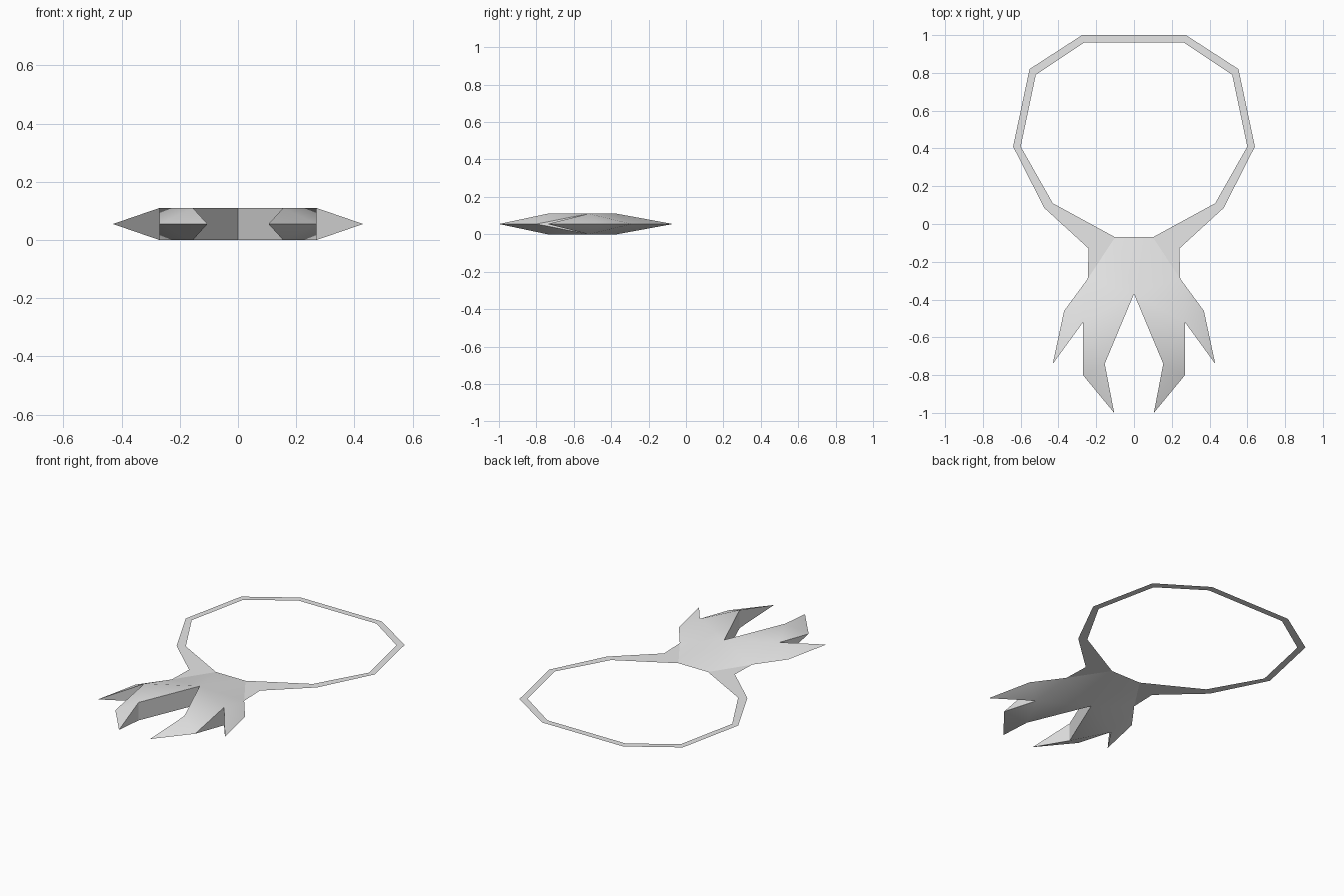
import bpy
import bmesh
import math

cube = bpy.data.objects.get("Cube")
if cube:
    bpy.data.objects.remove(cube, do_unlink=True)

MID, HALF = 0.055, 0.055

grey = bpy.data.materials.new("plain_grey")
grey.use_nodes = True
grey.diffuse_color = (0.8, 0.8, 0.8, 1)
grey.node_tree.nodes["Principled BSDF"].inputs["Base Color"].default_value = (0.8, 0.8, 0.8, 1)


def add_face(bm, points):
    return bm.faces.new([bm.verts.new(p) for p in points])


def finish(bm, name):
    mesh = bpy.data.meshes.new(name)
    bm.to_mesh(mesh)
    bm.free()
    mesh.materials.append(grey)
    obj = bpy.data.objects.new(name, mesh)
    bpy.context.collection.objects.link(obj)
    return obj


# Half outline of the fingered hand: x, y, and whether it sits on the raised plateau
hand = {
    "neck": (0.10, -0.07, 0),
    "waist": (0.245, -0.29, 0),
    "knuckle": (0.37, -0.46, 0),
    "outer_tip": (0.43, -0.74, 0),
    "notch": (0.27, -0.52, 1),
    "heel": (0.27, -0.80, 0),
    "inner_tip": (0.105, -1.0, 0),
    "bend": (0.155, -0.74, 1),
    "fork": (0.0, -0.37, 1),
}
skin = ["neck waist fork", "waist notch fork", "waist knuckle notch",
        "knuckle outer_tip notch", "fork notch bend", "notch heel bend",
        "heel inner_tip bend"]
walls = [("bend", "inner_tip"), ("notch", "heel"), ("notch", "outer_tip")]


def place(name, side, level):
    x, y, raised = hand[name]
    return (side * x, y, MID + level * raised * HALF)


# Hand: faceted skin above and below, with upright walls in the gaps
bm = bmesh.new()
for level in (1, -1):
    add_face(bm, [place("neck", -1, level), place("neck", 1, level), place("fork", 1, level)])
    for side in (1, -1):
        for tri in skin:
            add_face(bm, [place(n, side, level) for n in tri.split()])
for side in (1, -1):
    add_face(bm, [place("fork", side, 1), place("bend", side, 1),
                  place("bend", side, -1), place("fork", side, -1)])
    for root, tip in walls:
        add_face(bm, [place(root, side, 1), place(tip, side, 1), place(root, side, -1)])
bmesh.ops.remove_doubles(bm, verts=bm.verts, dist=0.0005)
bmesh.ops.recalc_face_normals(bm, faces=bm.faces)
body = finish(bm, "fingered_hand")
bpy.context.view_layer.objects.active = body
body.select_set(True)
bpy.ops.object.shade_smooth_by_angle(angle=math.radians(32))
body.select_set(False)

# Ring: a flat band that widens into the shoulders of the hand
inner = [(0.10, -0.07), (0.43, 0.11), (0.60, 0.41), (0.52, 0.79), (0.265, 0.96)]
outer = [(0.24, -0.13), (0.475, 0.085), (0.64, 0.41), (0.553, 0.82), (0.275, 1.0)]
bm = bmesh.new()


def band(points):
    add_face(bm, [(x, y, MID) for x, y in points])


for side in (1, -1):
    ins = [(side * x, y) for x, y in inner]
    outs = [(side * x, y) for x, y in outer]
    band([ins[0], outs[0], (side * hand["waist"][0], hand["waist"][1])])
    for i in range(len(ins) - 1):
        band([ins[i], outs[i], outs[i + 1], ins[i + 1]])
# Straight bar closing the ring at the back
band([inner[-1], outer[-1], (-outer[-1][0], outer[-1][1]), (-inner[-1][0], inner[-1][1])])
bmesh.ops.remove_doubles(bm, verts=bm.verts, dist=0.0005)
bm.normal_update()
for face in bm.faces:
    if face.normal.z < 0:
        face.normal_flip()
finish(bm, "flat_ring")
